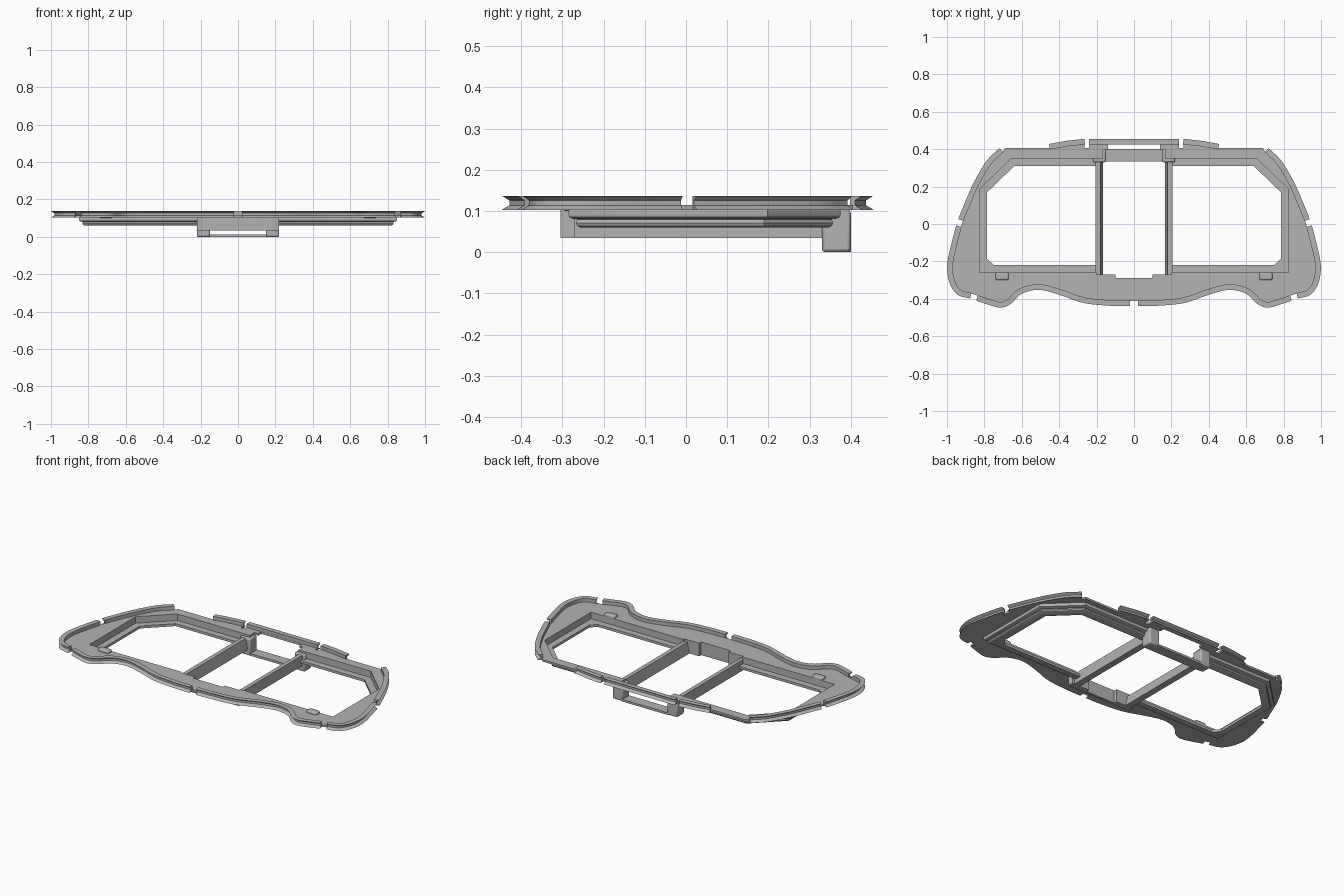
import bpy, bmesh
from mathutils import Vector

if "Cube" in bpy.data.objects:
    bpy.data.objects.remove(bpy.data.objects["Cube"], do_unlink=True)

GREY = bpy.data.materials.new("plain grey")
GREY.use_nodes = True
GREY.diffuse_color = (0.45, 0.45, 0.45, 1)
GREY.node_tree.nodes["Principled BSDF"].inputs["Base Color"].default_value = GREY.diffuse_color

BASE, FLOOR, TOP = 0.103, 0.115, 0.137


def finish(name, bm, mirror=False, bevel=0):
    bmesh.ops.recalc_face_normals(bm, faces=bm.faces)
    mesh = bpy.data.meshes.new(name)
    bm.to_mesh(mesh)
    bm.free()
    mesh.materials.append(GREY)
    ob = bpy.data.objects.new(name, mesh)
    bpy.context.collection.objects.link(ob)
    bpy.ops.object.select_all(action="DESELECT")
    ob.select_set(True)
    bpy.context.view_layer.objects.active = ob
    bpy.ops.object.shade_smooth_by_angle(angle=0.6)
    if bevel:
        mod = ob.modifiers.new("soft_edges", "BEVEL")
        mod.width, mod.segments = bevel, 2
    if mirror:
        ob.modifiers.new("mirror", "MIRROR")
    return ob


def offset(path, d):
    """Shift an open path to its right by d, with mitred corners."""
    pts = [Vector(p) for p in path]
    dirs = [(b - a).normalized() for a, b in zip(pts, pts[1:])]
    out = []
    for i, p in enumerate(pts):
        a, b = dirs[max(i - 1, 0)], dirs[min(i, len(dirs) - 1)]
        na, nb = Vector((a.y, -a.x)), Vector((b.y, -b.x))
        out.append(p + (na + nb) * d / (1 + na.dot(nb)))
    return out


def sweep(name, path, profile, mirror=True):
    """Carry a closed (offset, height) section along an open path."""
    bm = bmesh.new()
    rows = [[bm.verts.new((p.x, p.y, z)) for p in offset(path, d)] for d, z in profile]
    for a, b in zip(rows, rows[1:] + rows[:1]):
        for i in range(len(path) - 1):
            bm.faces.new((a[i], a[i + 1], b[i + 1], b[i]))
    for end in (0, -1):
        bm.faces.new([r[end] for r in rows])
    return finish(name, bm, mirror)


def slab(name, loops, z0, z1, mirror=False):
    """Flat sheet from an outline followed by hole loops."""
    bm = bmesh.new()
    edges = []
    for loop in loops:
        vs = [bm.verts.new((p[0], p[1], z0)) for p in loop]
        edges += [bm.edges.new((a, b)) for a, b in zip(vs, vs[1:] + vs[:1])]
    bmesh.ops.triangle_fill(bm, edges=edges, use_beauty=True, use_dissolve=False)
    res = bmesh.ops.extrude_face_region(bm, geom=bm.faces[:])
    top = [g for g in res["geom"] if isinstance(g, bmesh.types.BMVert)]
    bmesh.ops.translate(bm, verts=top, vec=(0, 0, z1 - z0))
    return finish(name, bm, mirror)


def box(name, x, y, z, mirror=False, bevel=0):
    bm = bmesh.new()
    bmesh.ops.create_cube(bm, size=1)
    for v in bm.verts:
        v.co = [r[0] + (c + 0.5) * (r[1] - r[0]) for c, r in zip(v.co, (x, y, z))]
    return finish(name, bm, mirror, bevel)


def smooth(points, n=12):
    """Catmull-Rom curve through the points."""
    p = [Vector(q) for q in points]
    p = [2 * p[0] - p[1]] + p + [2 * p[-1] - p[-2]]
    out = []
    for a, b, c, d in zip(p, p[1:], p[2:], p[3:]):
        for i in range(n):
            t = i / n
            out.append(0.5 * (2 * b + (c - a) * t + (2 * a - 5 * b + 4 * c - d) * t * t
                              + (3 * b - a - 3 * c + d) * t ** 3))
    return out + [p[-2]]


def full(half):
    """Complete a half loop that starts and ends on the centre line."""
    return list(half) + [(-p[0], p[1]) for p in reversed(half[1:-1])]


# Outer edge, from the back corner round to the middle of the front
edge = smooth([(.72, .405), (.79, .335), (.86, .215), (.91, .1), (.945, .01),
               (.975, -.1), (.995, -.19), (.998, -.26), (.98, -.33), (.94, -.38),
               (.87, -.4), (.79, -.428), (.715, -.447), (.66, -.428), (.61, -.38),
               (.555, -.357), (.49, -.354), (.395, -.38), (.27, -.422),
               (.13, -.437), (0, -.44)])

# Tray opening, walked front to back on the left half
window = [(.2, -.22), (.785, -.22), (.785, .17), (.64, .31), (.2, .31)]
opening = offset(window, .04)

# Flat plate with one large opening
rear = [(0, .43), (.24, .43), (.24, .405), (.265, .405), (.265, .43),
        (.455, .405), (.69, .405)]
inner_edge = [Vector((p.x, p.y)) for p in offset(edge, .027)]
inner_edge[-1].x = 0
hole = [(0, -.29), (.1, -.29), (.1, -.27), (.2, -.27)] + opening + [
    (.165, .35), (.165, .395), (.14, .395), (.14, .424), (0, .424)]
slab("plate", [full(rear + inner_edge), full(hole)], BASE, FLOOR)

# Grooved rim, broken by small gaps
rim = [(0, BASE), (.018, .114), (.018, .126), (0, TOP), (.03, TOP), (.03, BASE)]
gaps = [Vector((.945, .01)), Vector((.86, -.404)), Vector((0, -.44))]
runs = [[]]
for p in edge:
    if min((p - g).length for g in gaps) < .014:
        if runs[-1]:
            runs.append([])
    else:
        runs[-1].append(p)
for name, run in zip(("rim_side", "rim_corner", "rim_front"), runs):
    if len(run) > 1:
        sweep(name, run, rim)
sweep("rim_rear_side", [(.265, .455), (.36, .445), (.455, .428)], rim)
sweep("rim_rear_middle", [(-.24, .455), (.24, .455)], rim, mirror=False)

# Stepped tray wall with two rounded beads and an inner ledge
sweep("tray_wall", window, [
    (0, .06), (.036, .06), (.044, .064), (.047, .071), (.044, .08), (.055, .081),
    (.063, .085), (.066, .093), (.064, BASE), (.04, BASE), (.04, .075), (0, .075)])
slab("tray_corner", [[(.75, -.22), (.786, -.22), (.786, -.185)]], .06, .075, mirror=True)

# Dividers, with the wall facing the middle slightly sloped
bm = bmesh.new()
ends = [[bm.verts.new((x, y, z)) for x, z in
         ((.165, .035), (.205, .035), (.205, .1), (.18, .1))] for y in (-.275, .34)]
for i in range(4):
    j = (i + 1) % 4
    bm.faces.new((ends[0][i], ends[0][j], ends[1][j], ends[1][i]))
for e in ends:
    bm.faces.new(e)
finish("divider", bm, mirror=True)

# Front block with a shallow recess in the middle
slab("front_block", [full([(0, -.305), (.22, -.305), (.22, -.27), (.1, -.27),
                           (.1, -.29), (0, -.29)])], .035, BASE)

# Rear catch: two legs and a low bar
box("catch_leg", (.15, .22), (.33, .4), (0, BASE), mirror=True, bevel=.008)
box("catch_bar", (-.16, .16), (.335, .4), (0, .013))

# Small clips on the plate
box("clip", (.67, .74), (-.3, -.26), (.1, .13), mirror=True, bevel=.008)
